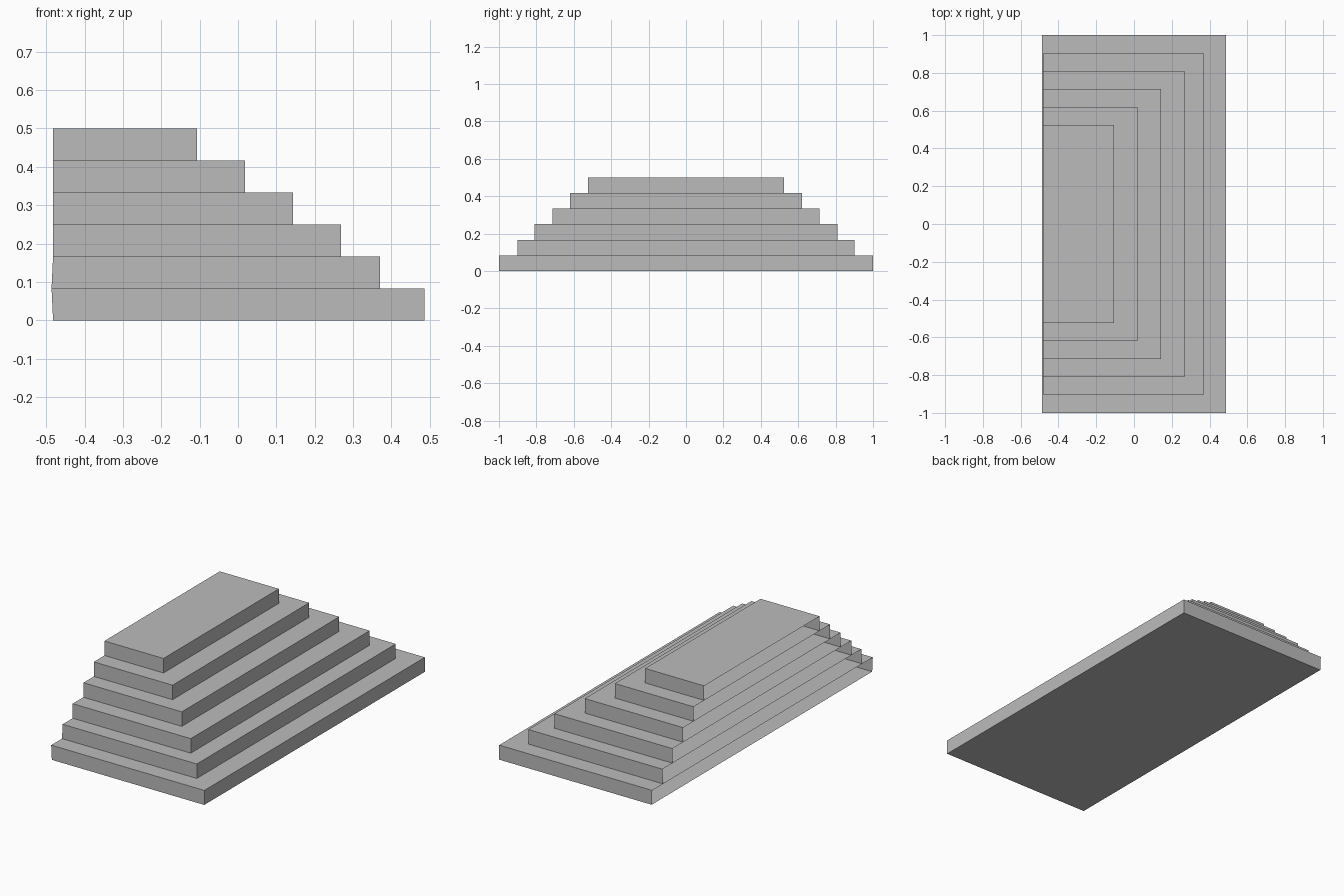
import bpy
import bmesh

# Remove the default cube
cube = bpy.data.objects.get("Cube")
if cube:
    bpy.data.objects.remove(cube, do_unlink=True)

# Single stone colour
GREY = (0.5, 0.5, 0.5, 1.0)
stone = bpy.data.materials.new("grey_stone")
stone.use_nodes = True
stone.diffuse_color = GREY
stone.node_tree.nodes["Principled BSDF"].inputs["Base Color"].default_value = GREY

RISE = 0.5 / 6
BACK = -0.482
LIP = -0.486  # edge of the lowest tread juts out slightly


def add_step(name, level, front_x, half_y):
    """Thin-walled step: tread and three risers, open along the -x side."""
    bm = bmesh.new()
    bmesh.ops.create_cube(bm, size=2)
    open_faces = [f for f in bm.faces
                  if f.normal.x < -0.5 or (level > 0 and f.normal.z < -0.5)]
    bmesh.ops.delete(bm, geom=open_faces, context="FACES")
    for v in bm.verts:
        tier = level + (1 if v.co.z > 0 else 0)
        back_x = LIP if tier == 1 else BACK
        v.co = (front_x if v.co.x > 0 else back_x, v.co.y * half_y, tier * RISE)
    mesh = bpy.data.meshes.new(name)
    bm.to_mesh(mesh)
    bm.free()
    mesh.materials.append(stone)
    bpy.context.collection.objects.link(bpy.data.objects.new(name, mesh))


# Six steps, bottom to top: front edge and half length
STEPS = [(0.486, 1.0), (0.37, 0.902), (0.268, 0.811),
         (0.143, 0.714), (0.018, 0.619), (-0.107, 0.523)]
for level, (front_x, half_y) in enumerate(STEPS):
    add_step(f"step_{level + 1}", level, front_x, half_y)
